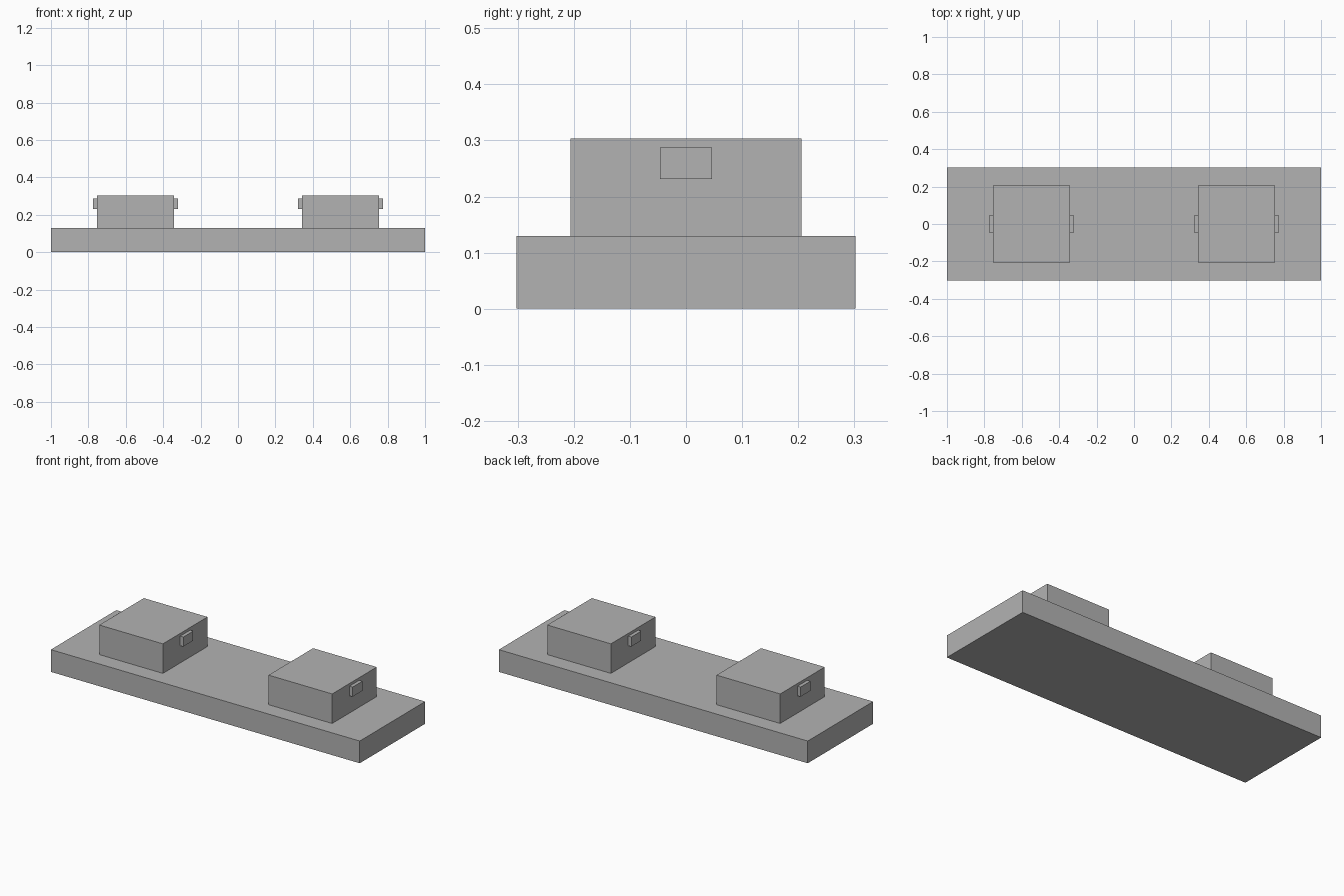
import bpy

if "Cube" in bpy.data.objects:
    bpy.data.objects.remove(bpy.data.objects["Cube"], do_unlink=True)

# One plain grey for everything
GREY = (0.45, 0.45, 0.45, 1.0)
grey = bpy.data.materials.new("plain grey")
grey.use_nodes = True
grey.diffuse_color = GREY
grey.node_tree.nodes["Principled BSDF"].inputs["Base Color"].default_value = GREY


def box(name, x, z0, z1, width, depth):
    """Flat-shaded box centred on y = 0, spanning z0 to z1."""
    bpy.ops.mesh.primitive_cube_add(size=1, location=(x, 0, (z0 + z1) / 2))
    obj = bpy.context.object
    obj.name = name
    obj.scale = (width, depth, z1 - z0)
    bpy.ops.object.transform_apply(location=False, rotation=False, scale=True)
    obj.data.materials.append(grey)
    return obj


BASE_TOP = 0.13
BLOCK_X, BLOCK_SIZE = 0.548, 0.412
TAB_OUT = 0.02

# Base slab
box("base_slab", 0, 0, BASE_TOP, 2, 0.605)

# Two blocks, each with a small tab on both ends
for side, sign in (("left", 1), ("right", -1)):
    centre = sign * BLOCK_X
    box(side + "_block", centre, BASE_TOP, 0.303, BLOCK_SIZE, BLOCK_SIZE)
    for place, end in (("outer", sign), ("inner", -sign)):
        tab_x = centre + end * (BLOCK_SIZE + TAB_OUT) / 2
        box(f"{side}_{place}_tab", tab_x, 0.231, 0.287, TAB_OUT, 0.092)
